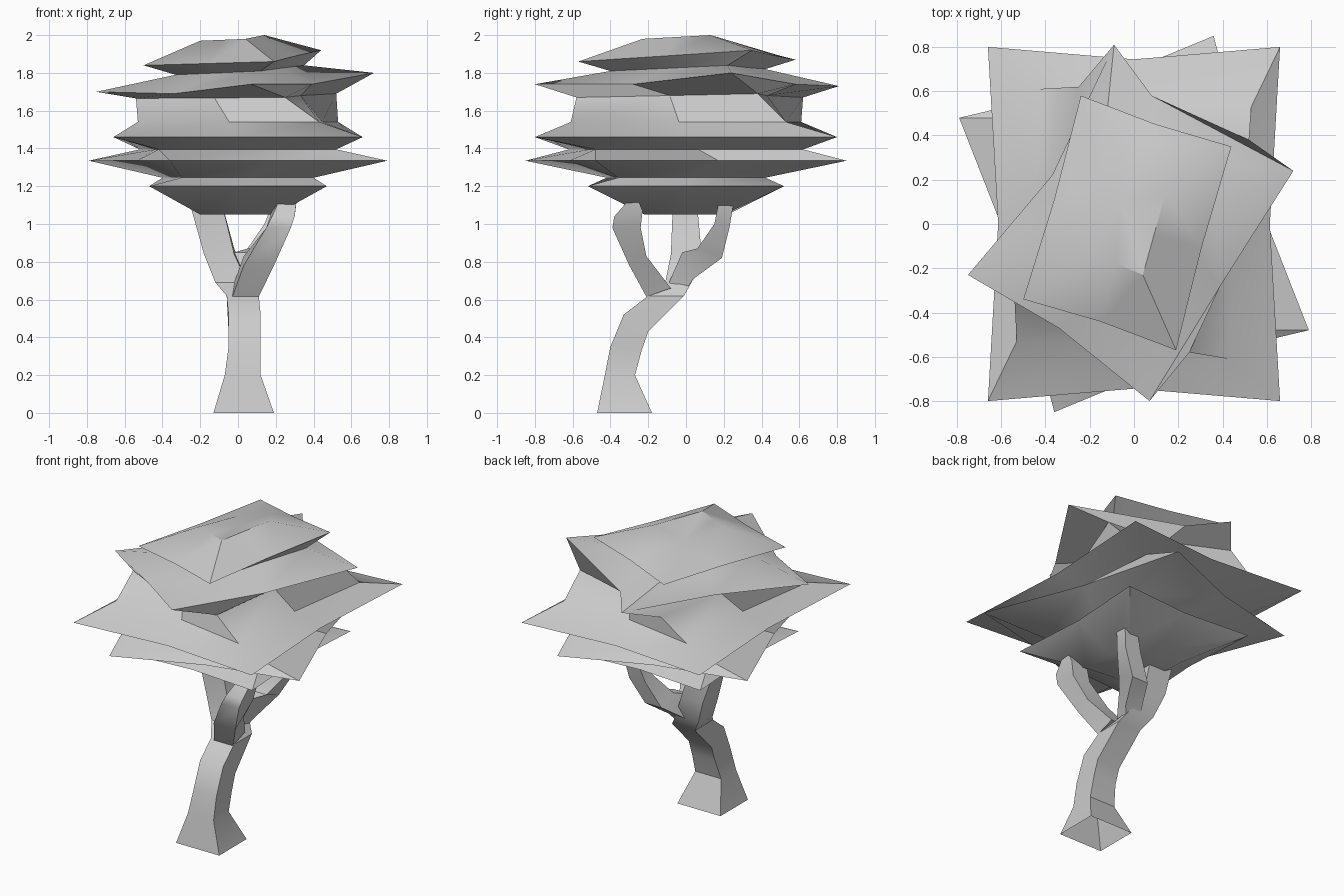
import bpy, bmesh

if "Cube" in bpy.data.objects:
    bpy.data.objects.remove(bpy.data.objects["Cube"])


def loft(name, rings, cap_centre=None, open_base=False):
    """Skin a stack of equal-sized point rings into one object."""
    bm = bmesh.new()
    loops = [[bm.verts.new(p) for p in ring] for ring in rings]
    n = len(loops[0])
    for a, b in zip(loops, loops[1:]):
        for i in range(n):
            j = (i + 1) % n
            bm.faces.new((a[i], a[j], b[j], b[i]))
    if not open_base:
        bm.faces.new(loops[0][::-1])
    if cap_centre:
        c = bm.verts.new(cap_centre)
        for i in range(n):
            bm.faces.new((loops[-1][i], loops[-1][(i + 1) % n], c))
    else:
        bm.faces.new(loops[-1])
    bmesh.ops.recalc_face_normals(bm, faces=bm.faces)
    mesh = bpy.data.meshes.new(name)
    bm.to_mesh(mesh)
    bm.free()
    obj = bpy.data.objects.new(name, mesh)
    bpy.context.collection.objects.link(obj)
    bpy.context.view_layer.objects.active = obj
    obj.select_set(True)
    bpy.ops.object.shade_smooth_by_angle(angle=0.6)
    obj.select_set(False)
    return obj


def limb(name, sections, open_base=False):
    """Square-section limb; each section is x0, x1, then (y, z) of its two edges."""
    return loft(name, [[(x0, y0, z0), (x1, y0, z0), (x1, y1, z1), (x0, y1, z1)]
                       for x0, x1, y0, z0, y1, z1 in sections], open_base=open_base)


def star(corners, pinch):
    """Four corners with inward-pinched edge midpoints."""
    ring = []
    for i, a in enumerate(corners):
        b = corners[(i + 1) % 4]
        ring += [a, ((a[0] + b[0]) / 2 * pinch, (a[1] + b[1]) / 2 * pinch, (a[2] + b[2]) / 2)]
    return ring


def sym(p, q, z, pinch=0.93):
    """Level star whose second pair of corners is opposite the first."""
    return star([(*p, z), (*q, z), (-p[0], -p[1], z), (-q[0], -q[1], z)], pinch)


# Trunk, leaning back into the left branch, open underneath
limb("trunk", [
    (-.13, .19, -.47, 0, -.18, 0),
    (-.07, .12, -.43, .2, -.27, .2),
    (-.05, .12, -.40, .35, -.235, .33),
    (-.05, .12, -.33, .52, -.20, .43),
    (-.06, .11, -.20, .62, -.01, .62),
    (-.12, .05, -.11, .69, .04, .71),
    (-.18, -.02, -.08, .84, .08, .87),
    (-.25, -.08, -.07, 1.09, .06, 1.09)], open_base=True)

# Front branch
limb("front_branch", [
    (-.03, .11, -.21, .615, -.08, .66),
    (.03, .19, -.30, .78, -.21, .83),
    (.15, .28, -.39, .98, -.24, .98),
    (.18, .30, -.38, 1.04, -.23, 1.07),
    (.22, .31, -.30, 1.13, -.25, 1.12)])

# Back branch
limb("back_branch", [
    (-.06, .06, -.09, .69, 0, .65),
    (-.02, .10, -.02, .85, .04, .71),
    (.05, .17, .06, .87, .19, .82),
    (.14, .26, .15, 1.0, .23, .98),
    (.18, .28, .17, 1.1, .25, 1.1)])

# Canopy: five twisted leaf tiers joined by narrow necks
loft("canopy", [
    sym((.2, .2), (-.2, .22), 1.05),
    sym((.47, .52), (-.47, .52), 1.2),
    sym((.3, .42), (-.4, .36), 1.245),
    sym((.36, .85), (-.79, .48), 1.335),
    sym((.42, .62), (-.52, .48), 1.395),
    sym((.66, .8), (-.66, .8), 1.46),
    sym((.53, .53), (-.43, .61), 1.54),
    star([(.52, .38, 1.69), (-.25, .62, 1.67), (-.54, -.34, 1.665), (.25, -.58, 1.67)], .86),
    [(.72, .24, 1.80), (.08, .58, 1.74), (-.09, .81, 1.73), (-.37, .22, 1.70),
     (-.75, -.23, 1.70), (-.34, -.47, 1.69), (.07, -.8, 1.74), (.39, -.28, 1.74)],
    star([(.35, .22, 1.84), (-.13, .42, 1.82), (-.33, -.22, 1.79), (.12, -.4, 1.81)], .97),
    star([(.44, .35, 1.92), (-.24, .58, 1.87), (-.5, -.34, 1.84), (.19, -.57, 1.86)], .97),
    star([(.14, .13, 2.0), (-.1, .5, 1.89), (-.2, -.13, 1.97), (.04, -.23, 1.98)], 1)],
    cap_centre=(-.06, .1, 1.93))
